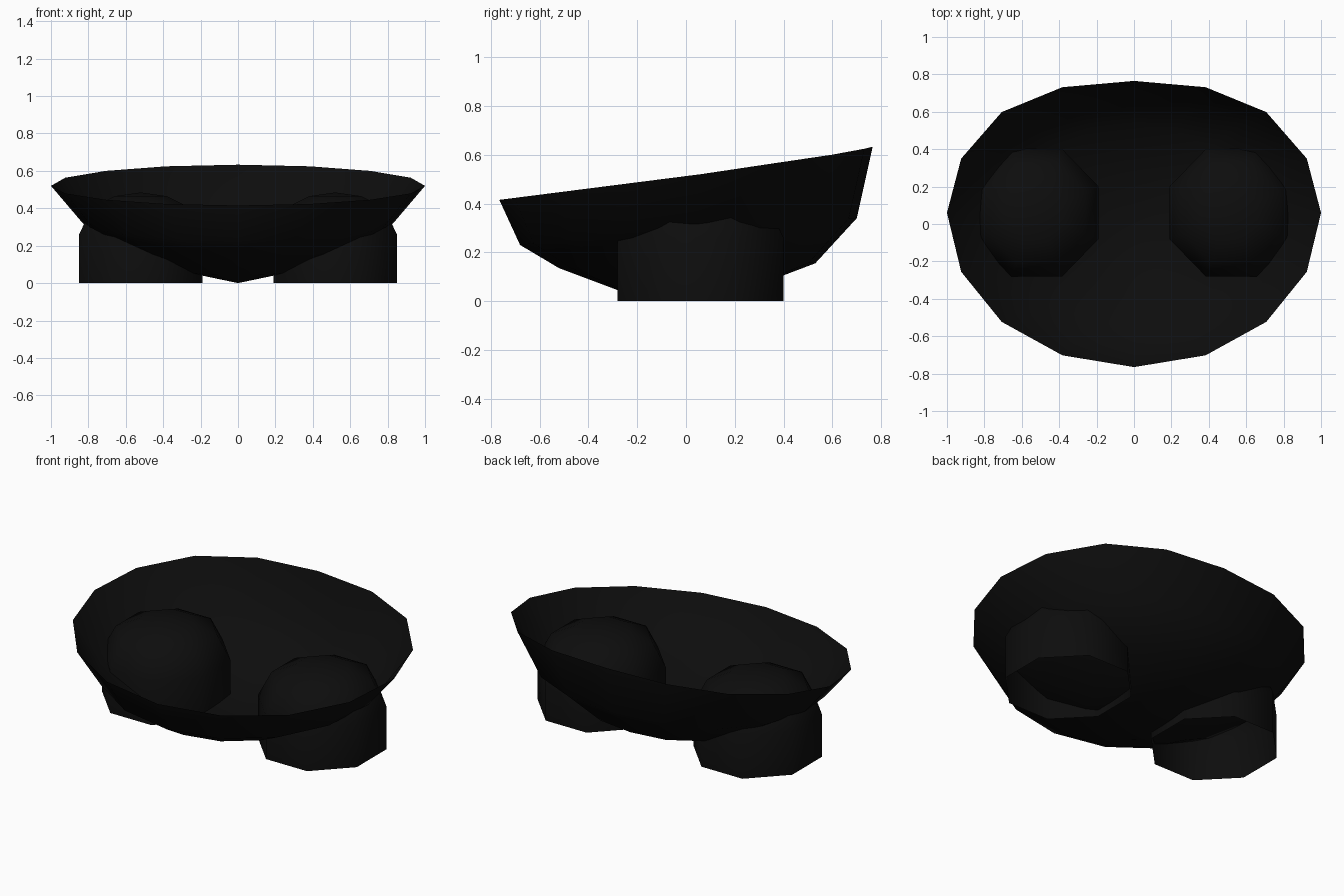
import bpy
import math

if "Cube" in bpy.data.objects:
    bpy.data.objects.remove(bpy.data.objects["Cube"])

black = bpy.data.materials.new("soft black")
black.diffuse_color = (0.004, 0.004, 0.004, 1)
black.use_nodes = True
black.node_tree.nodes["Principled BSDF"].inputs["Base Color"].default_value = black.diffuse_color


def loft(name, rings, tip):
    """Skin a stack of equal rings and close the end with a fan to one tip."""
    n = len(rings[0])
    verts = [p for ring in rings for p in ring] + [tip]
    faces = []
    for j in range(len(rings) - 1):
        for i in range(n):
            k = (i + 1) % n
            faces.append((j * n + i, j * n + k, (j + 1) * n + k, (j + 1) * n + i))
    last = (len(rings) - 1) * n
    faces += [(last + i, last + (i + 1) % n, len(verts) - 1) for i in range(n)]
    # rings run counter-clockwise, so a stack going down needs flipping
    if tip[2] < rings[0][0][2]:
        faces = [f[::-1] for f in faces]
    mesh = bpy.data.meshes.new(name)
    mesh.from_pydata(verts, [], faces)
    mesh.materials.append(black)
    obj = bpy.data.objects.new(name, mesh)
    bpy.context.collection.objects.link(obj)
    bpy.ops.object.select_all(action='DESELECT')
    bpy.context.view_layer.objects.active = obj
    obj.select_set(True)
    bpy.ops.object.shade_smooth_by_angle(angle=math.radians(60))
    return obj


# Open bowl: half width, back y, front y, back z, middle z, front z for each ring
bowl_levels = [
    (1.00, 0.765, -0.765, 0.633, 0.52, 0.415),
    (0.83, 0.70, -0.68, 0.34, 0.32, 0.23),
    (0.57, 0.53, -0.52, 0.155, 0.18, 0.135),
    (0.28, 0.28, -0.28, 0.06, 0.06, 0.045),
]
bowl_rings = []
for hw, yb, yf, zb, zm, zf in bowl_levels:
    yc = 0.06 * hw
    ring = []
    for i in range(16):
        a = math.tau * i / 16
        s = math.sin(a)
        flat = 0.04 * hw * math.sin(2 * a) ** 2 if s > 0 else 0  # fuller back
        y = yc + s * ((yb - yc) if s > 0 else (yc - yf)) + flat
        z = zm + s * ((zb - zm) if s > 0 else (zm - zf))
        ring.append((hw * math.cos(a), y, z))
    bowl_rings.append(ring)
loft("bowl", bowl_rings, (0, 0, 0))

# Pair of eight-sided domed feet, open underneath
for side, label in ((-1, "left"), (1, "right")):
    rings = []
    for scale, z in ((1, 0), (1, 0.26), (0.79, 0.405), (0.42, 0.465)):
        ring = []
        for i in range(8):
            a = math.tau * (i + 0.5) / 8
            ring.append((side * 0.52 + 0.357 * scale * math.cos(a),
                         0.06 + 0.368 * scale * math.sin(a), z))
        rings.append(ring)
    loft(label + "_domed_foot", rings, (side * 0.52, 0.06, 0.485))
